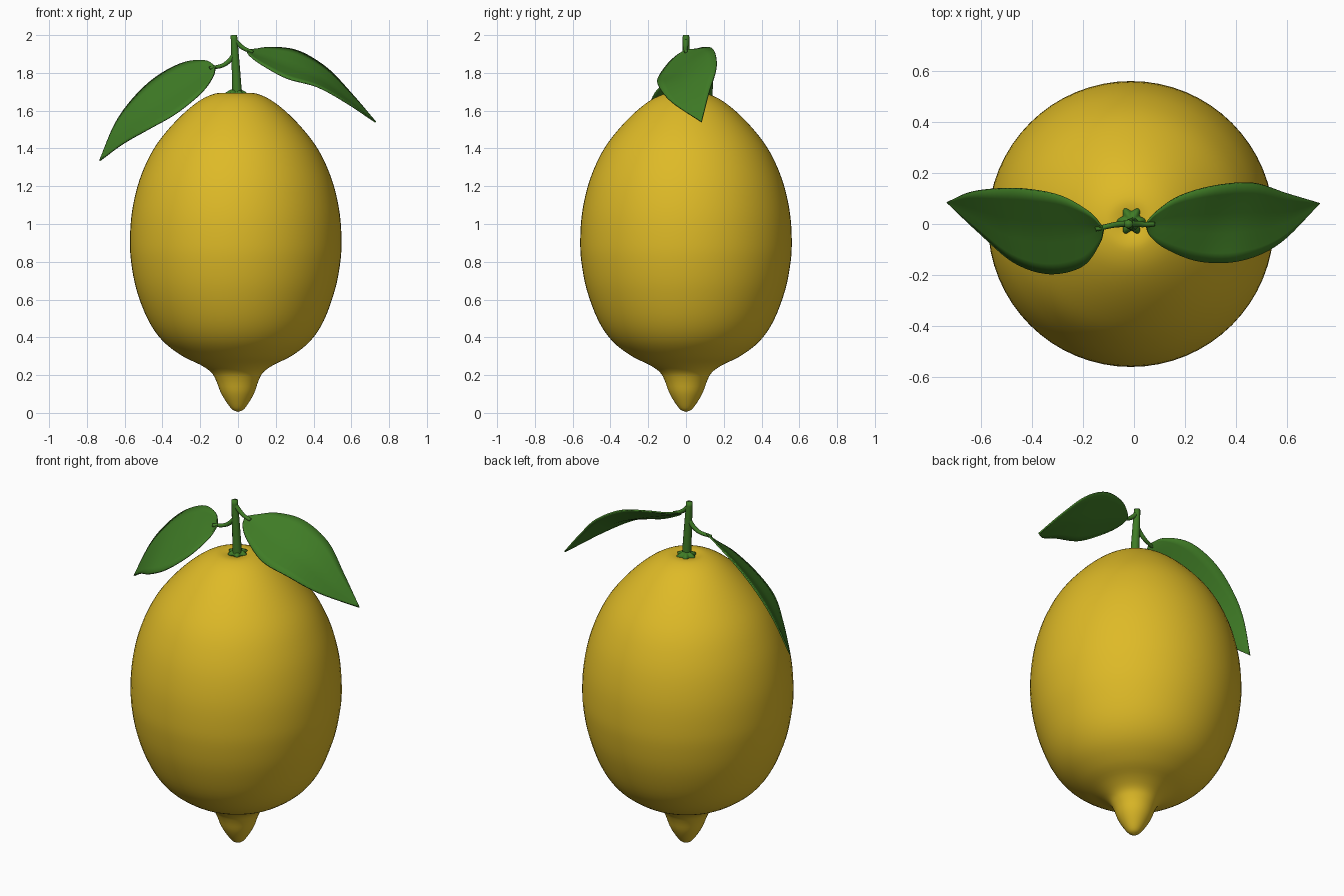
import bpy, bmesh, math
from mathutils import Vector

if "Cube" in bpy.data.objects:
    bpy.data.objects.remove(bpy.data.objects["Cube"])


def material(name, rgb):
    m = bpy.data.materials.new(name)
    m.diffuse_color = (*rgb, 1)
    m.use_nodes = True
    m.node_tree.nodes["Principled BSDF"].inputs["Base Color"].default_value = m.diffuse_color
    return m


YELLOW = material("lemon yellow", (0.73, 0.49, 0.02))
GREEN = material("leaf green", (0.050, 0.200, 0.019))


def smooth_path(pts, steps):
    """Catmull-Rom curve through the given points."""
    p = [Vector(q) for q in pts]
    p = [2 * p[0] - p[1]] + p + [2 * p[-1] - p[-2]]
    out = []
    for i in range(1, len(p) - 2):
        a, b, c, d = p[i - 1:i + 3]
        for s in range(steps):
            t = s / steps
            out.append(0.5 * (2 * b + (c - a) * t + (2 * a - 5 * b + 4 * c - d) * t ** 2
                              + (3 * b - a - 3 * c + d) * t ** 3))
    return out + [p[-2]]


def finish(name, bm, mat):
    bmesh.ops.remove_doubles(bm, verts=bm.verts, dist=1e-5)
    bmesh.ops.recalc_face_normals(bm, faces=bm.faces)
    me = bpy.data.meshes.new(name)
    bm.to_mesh(me)
    bm.free()
    me.materials.append(mat)
    for f in me.polygons:
        f.use_smooth = True
    ob = bpy.data.objects.new(name, me)
    bpy.context.collection.objects.link(ob)
    return ob


def skin(bm, rings, closed):
    """Join rows of points with faces."""
    rows = [[bm.verts.new(p) for p in r] for r in rings]
    for a, b in zip(rows, rows[1:]):
        n = len(a)
        for j in range(n if closed else n - 1):
            k = (j + 1) % n
            bm.faces.new((a[j], a[k], b[k], b[j]))
    return rows


def tube(name, pts, r0, r1, mat, steps=5, sides=12):
    path = smooth_path(pts, steps)
    rings = []
    for i, p in enumerate(path):
        d = (path[min(i + 1, len(path) - 1)] - path[max(i - 1, 0)]).normalized()
        u = d.cross(Vector((0, 1, 0))).normalized()
        v = d.cross(u)
        r = r0 + (r1 - r0) * i / (len(path) - 1)
        rings.append([p + r * (math.cos(2 * math.pi * k / sides) * u + math.sin(2 * math.pi * k / sides) * v)
                      for k in range(sides)])
    bm = bmesh.new()
    rows = skin(bm, rings, True)
    bm.faces.new(rows[0])
    bm.faces.new(rows[-1])
    return finish(name, bm, mat)


# Fruit: turned profile with a nipple below and a small dimple under the stem
profile = [(0, 0.005), (0.03, 0.018), (0.062, 0.06), (0.09, 0.11), (0.112, 0.17), (0.138, 0.215),
           (0.195, 0.255), (0.29, 0.302), (0.39, 0.38), (0.465, 0.49), (0.525, 0.65), (0.554, 0.80),
           (0.56, 0.92), (0.55, 1.06), (0.52, 1.20), (0.475, 1.32), (0.42, 1.42), (0.345, 1.515),
           (0.26, 1.60), (0.18, 1.66), (0.11, 1.69), (0.06, 1.692), (0, 1.675)]
N = 64
bm = bmesh.new()
skin(bm, [[(-0.012 * min(1, q.y / 0.6) + max(q.x, 0) * math.cos(2 * math.pi * k / N),
            max(q.x, 0) * math.sin(2 * math.pi * k / N), q.y) for k in range(N)]
          for q in smooth_path(profile, 4)], True)
bmesh.ops.remove_doubles(bm, verts=bm.verts, dist=1e-5)
finish("lemon_fruit", bm, YELLOW)

# Calyx: little lobed collar around the stem
bm = bmesh.new()
rings = []
for scale, z in ((0, 1.685), (1, 1.684), (1, 1.696), (0.5, 1.712), (0, 1.712)):
    rings.append([(-0.01 + scale * (0.047 + 0.009 * math.cos(6 * a)) * math.cos(a),
                   0.012 + scale * (0.047 + 0.009 * math.cos(6 * a)) * math.sin(a), z)
                  for a in (2 * math.pi * k / 48 for k in range(48))])
skin(bm, rings, True)
finish("calyx", bm, GREEN)

# Stem and leaf stalks
tube("stem", [(-0.004, 0, 1.67), (-0.009, 0, 1.78), (-0.016, 0, 1.90), (-0.022, 0, 2.0)], 0.026, 0.017, GREEN)
tube("right_leaf_stalk", [(-0.02, 0, 1.975), (0.01, 0, 1.945), (0.04, -0.002, 1.925), (0.08, 0, 1.91)],
     0.014, 0.009, GREEN)
tube("left_leaf_stalk", [(-0.017, 0, 1.90), (-0.045, 0, 1.865), (-0.085, -0.005, 1.838), (-0.15, -0.02, 1.825)],
     0.014, 0.009, GREEN)


def leaf(name, base, back, front, tip, fold):
    """Blade spanned between its back and front edges, creased along the midrib."""
    e0 = smooth_path([base] + back + [tip], 6)
    e1 = smooth_path([base] + front + [tip], 6)
    rows = []
    for a, b in zip(e0, e1):
        width = (b - a).length
        row = []
        for k in range(9):
            t = k / 8
            p = a.lerp(b, t)
            p.z -= fold * width * (1 - abs(2 * t - 1))
            row.append(p)
        rows.append(row)
    bm = bmesh.new()
    skin(bm, rows, False)
    ob = finish(name, bm, GREEN)
    mod = ob.modifiers.new("thickness", 'SOLIDIFY')
    mod.thickness = 0.008
    mod.offset = 0
    return ob


leaf("right_leaf", (0.045, 0, 1.922),
     [(0.09, 0.05, 1.925), (0.18, 0.11, 1.935), (0.32, 0.15, 1.915), (0.47, 0.16, 1.825), (0.60, 0.12, 1.69)],
     [(0.065, -0.05, 1.89), (0.13, -0.10, 1.842), (0.26, -0.147, 1.772), (0.42, -0.143, 1.727), (0.57, -0.075, 1.645)],
     (0.728, 0.082, 1.54), 0.05)
leaf("left_leaf", (-0.118, -0.02, 1.835),
     [(-0.175, 0.045, 1.865), (-0.29, 0.11, 1.853), (-0.43, 0.137, 1.78), (-0.55, 0.137, 1.67), (-0.65, 0.122, 1.53)],
     [(-0.135, -0.08, 1.775), (-0.20, -0.165, 1.69), (-0.33, -0.195, 1.585), (-0.47, -0.15, 1.505), (-0.61, -0.03, 1.425)],
     (-0.732, 0.086, 1.335), 0.05)
